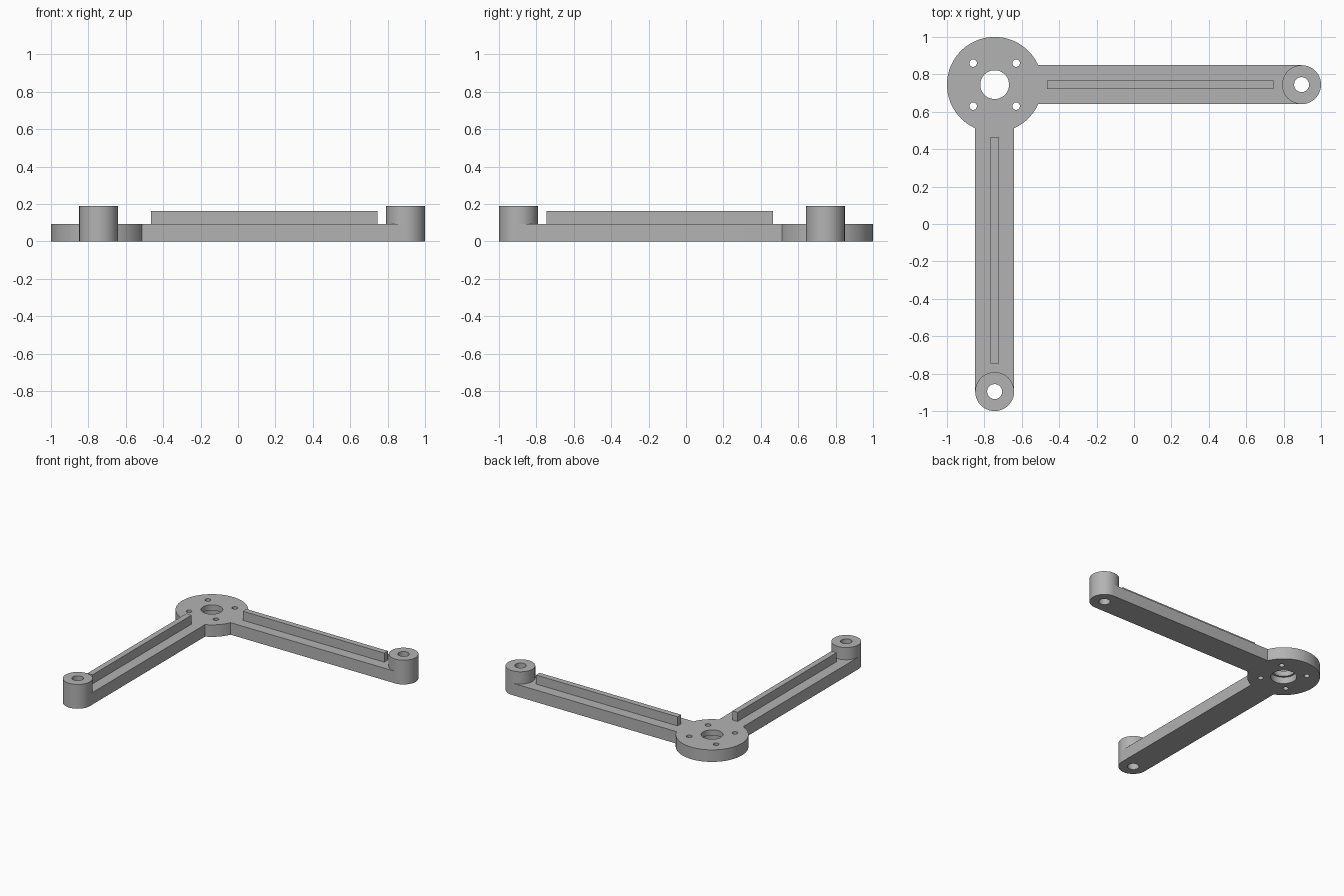
import bpy, bmesh
from math import sin, cos, pi, asin, sqrt, radians
from mathutils import Vector

cube = bpy.data.objects.get("Cube")
if cube:
    bpy.data.objects.remove(cube, do_unlink=True)

HUB = Vector((-0.745, 0.745, 0))
HUB_R, ARM_W, REACH = 0.255, 0.104, 1.641
PLATE_H, RIB_H, BOSS_H = 0.093, 0.163, 0.188

grey = bpy.data.materials.new("plain grey")
grey.use_nodes = True
grey.diffuse_color = (0.45, 0.45, 0.45, 1)
grey.node_tree.nodes["Principled BSDF"].inputs["Base Color"].default_value = grey.diffuse_color


def arc(cx, cy, r, a0, a1, n):
    """Points on an arc, both ends included."""
    steps = [a0 + (a1 - a0) * i / n for i in range(n + 1)]
    return [(cx + r * cos(a), cy + r * sin(a)) for a in steps]


def flip(points):
    """Mirror hub-centred points from the side arm to the front arm."""
    return [(-y, -x) for x, y in reversed(points)]


def finish(bm, name):
    bmesh.ops.recalc_face_normals(bm, faces=bm.faces)
    mesh = bpy.data.meshes.new(name)
    bm.to_mesh(mesh)
    bm.free()
    mesh.materials.append(grey)
    obj = bpy.data.objects.new(name, mesh)
    bpy.context.collection.objects.link(obj)
    obj.location = HUB
    return obj


def flat_face(bm, points):
    return bm.faces.new([bm.verts.new((x, y, 0)) for x, y in points])


def raise_faces(bm, faces, height):
    new = bmesh.ops.extrude_face_region(bm, geom=faces, use_keep_orig=faces[0].calc_center_median().z < 0.01)
    verts = [g for g in new["geom"] if isinstance(g, bmesh.types.BMVert)]
    bmesh.ops.translate(bm, verts=verts, vec=(0, 0, height))


def cut_hole(target, x, y, r, z0, z1):
    bm = bmesh.new()
    flat_face(bm, arc(x, y, r, 0, 2 * pi, 48)[:-1])
    raise_faces(bm, bm.faces[:], z1 - z0)
    bmesh.ops.translate(bm, verts=bm.verts, vec=(0, 0, z0))
    cutter = finish(bm, "hole_cutter")
    cutter.hide_render = True
    bpy.context.view_layer.update()
    mod = target.modifiers.new("hole", "BOOLEAN")
    mod.operation, mod.solver, mod.object = "DIFFERENCE", "EXACT", cutter
    bpy.context.view_layer.objects.active = target
    bpy.ops.object.modifier_apply(modifier=mod.name)
    bpy.data.objects.remove(cutter, do_unlink=True)


# Bracket: hub and two arms in one outline, with a boss disc at each arm end
join = sqrt(HUB_R ** 2 - ARM_W ** 2)
a = asin(ARM_W / HUB_R)
side_arm = [(join, -ARM_W)] + arc(REACH, 0, ARM_W, -pi / 2, -3 * pi / 2, 32) + [(join, ARM_W)]
outline = (side_arm + arc(0, 0, HUB_R, a, 1.5 * pi - a, 72)[1:-1]
           + flip(side_arm) + arc(0, 0, HUB_R, 1.5 * pi + a, 2 * pi - a, 12)[1:-1])
disc = arc(REACH, 0, ARM_W, 0, 2 * pi, 64)[:-1]

bm = bmesh.new()
for points in (outline, disc, flip(disc)):
    flat_face(bm, points)
bmesh.ops.remove_doubles(bm, verts=bm.verts, dist=0.0005)
bmesh.ops.recalc_face_normals(bm, faces=bm.faces)
raise_faces(bm, bm.faces[:], PLATE_H)
bm.normal_update()

# Raise the bosses above the arms
tops = [f for f in bm.faces if len(f.verts) == 64 and f.calc_center_median().z > PLATE_H / 2]
raise_faces(bm, tops, BOSS_H - PLATE_H)
bmesh.ops.recalc_face_normals(bm, faces=bm.faces)
bmesh.ops.dissolve_limit(bm, angle_limit=radians(0.5), verts=bm.verts, edges=bm.edges)
bracket = finish(bm, "bracket_body")

# Hub bore with a shallow recess below, four screw holes and the boss holes
cut_hole(bracket, 0, 0, 0.077, -0.1, 0.3)
cut_hole(bracket, 0, 0, 0.092, -0.1, 0.05)
for sx in (-1, 1):
    for sy in (-1, 1):
        cut_hole(bracket, sx * 0.115, sy * 0.115, 0.02, -0.1, 0.3)
for x, y in ((REACH, 0), (0, -REACH)):
    cut_hole(bracket, x, y, 0.04, -0.1, 0.3)

bpy.ops.object.select_all(action="DESELECT")
bracket.select_set(True)
bpy.context.view_layer.objects.active = bracket
bpy.ops.object.shade_smooth_by_angle(angle=radians(30))

# Stiffening rib along each arm
rib = [(0.28, -0.022), (1.492, -0.022), (1.492, 0.022), (0.28, 0.022)]
for name, points in (("side_arm_rib", rib), ("front_arm_rib", flip(rib))):
    bm = bmesh.new()
    flat_face(bm, points)
    raise_faces(bm, bm.faces[:], RIB_H - PLATE_H)
    bmesh.ops.translate(bm, verts=bm.verts, vec=(0, 0, PLATE_H))
    finish(bm, name)
